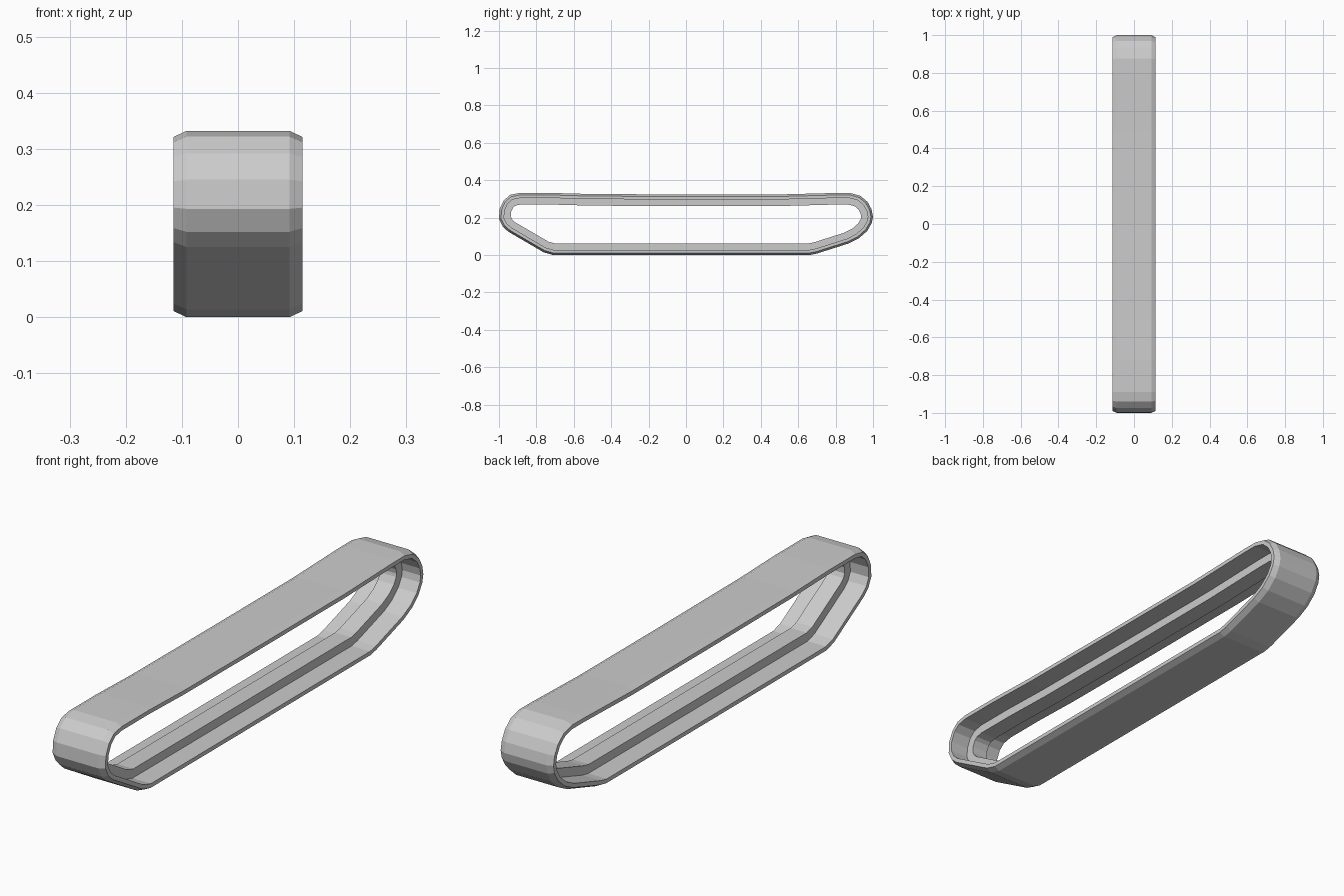
import bpy, bmesh
from mathutils import Vector

if "Cube" in bpy.data.objects:
    bpy.data.objects.remove(bpy.data.objects["Cube"])

# Outer side outline of the track (y, z), counter-clockwise
path = [(-0.71, 0), (0.66, 0), (0.70, 0.008), (0.87, 0.062), (0.925, 0.09), (0.968, 0.128),
        (0.993, 0.17), (1.0, 0.205), (0.992, 0.245), (0.97, 0.285), (0.93, 0.318),
        (0.875, 0.332), (0.80, 0.332), (0.5, 0.324), (0.0, 0.324), (-0.5, 0.326),
        (-0.72, 0.332), (-0.89, 0.332), (-0.94, 0.322), (-0.975, 0.292), (-0.997, 0.245),
        (-1.0, 0.193), (-0.98, 0.152), (-0.95, 0.125), (-0.76, 0.014)]

# Belt cross-section (x, inward depth): bevelled edges outside, guide ridge inside
half = [(0.092, 0), (0.115, 0.011), (0.115, 0.027), (0.035, 0.027), (0.035, 0.062)]
section = half + [(-x, d) for x, d in reversed(half)]


def inset(i, d):
    """Move outline point i inward by d, keeping wall thickness at corners."""
    p, a, b = (Vector(path[k % len(path)]) for k in (i, i - 1, i + 1))
    n1, n2 = (Vector((-e.y, e.x)).normalized() for e in (p - a, b - p))
    m = (n1 + n2).normalized()
    return p + m * (d / m.dot(n1))


# Sweep the section around the closed outline
bm = bmesh.new()
rings = []
for i in range(len(path)):
    ring = []
    for x, d in section:
        q = inset(i, d)
        ring.append(bm.verts.new((x, q.x, q.y)))
    rings.append(ring)
n = len(section)
for i, ring in enumerate(rings):
    nxt = rings[(i + 1) % len(rings)]
    for j in range(n):
        k = (j + 1) % n
        bm.faces.new((ring[j], ring[k], nxt[k], nxt[j]))
bmesh.ops.recalc_face_normals(bm, faces=bm.faces)

mesh = bpy.data.meshes.new("track_belt")
bm.to_mesh(mesh)
bm.free()
bpy.context.collection.objects.link(bpy.data.objects.new("track_belt", mesh))
